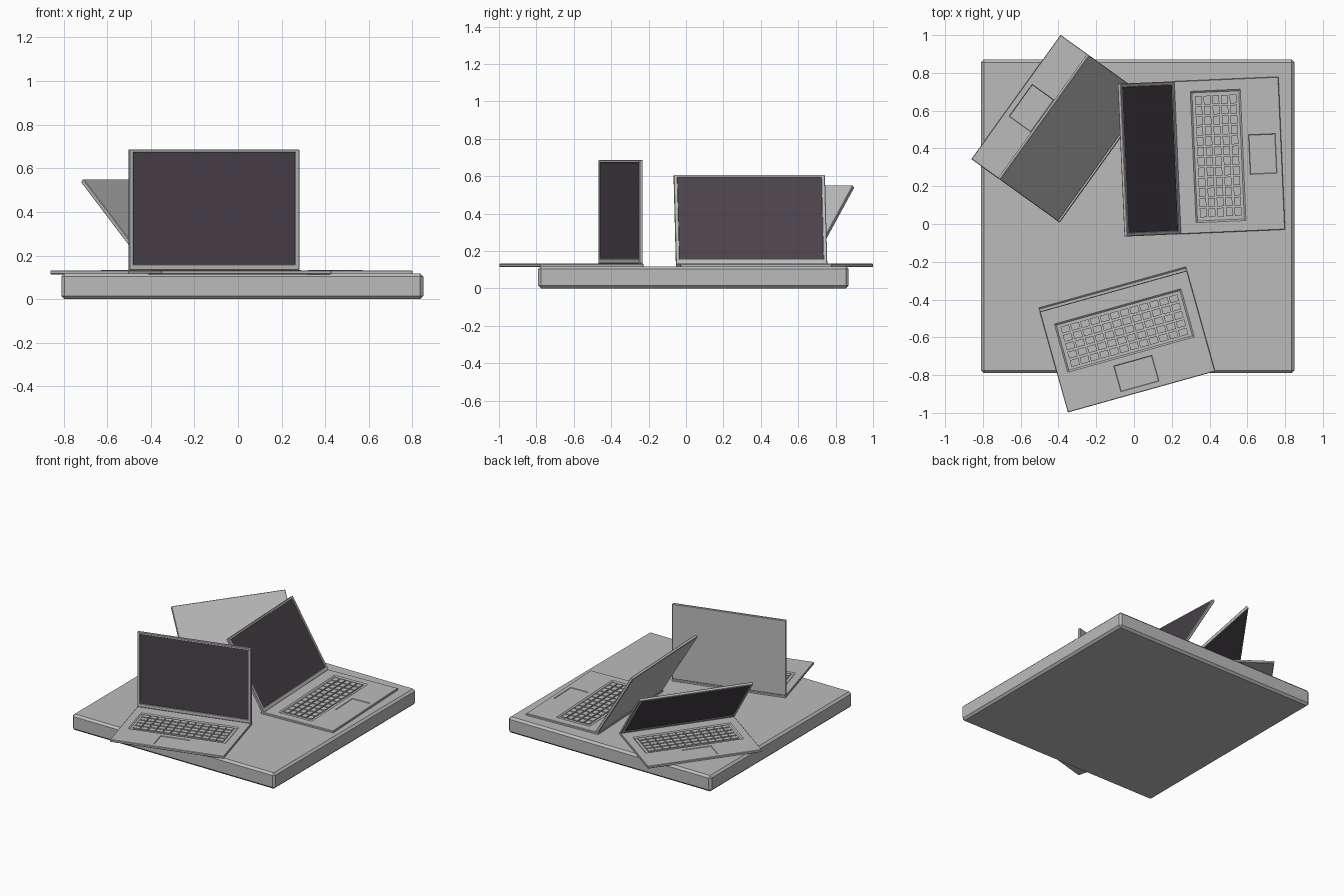
import bpy, bmesh
from math import radians
from mathutils import Matrix, Vector

if "Cube" in bpy.data.objects:
    bpy.data.objects.remove(bpy.data.objects["Cube"])


def material(name, rgb):
    m = bpy.data.materials.new(name)
    m.diffuse_color = (*rgb, 1)
    m.use_nodes = True
    m.node_tree.nodes["Principled BSDF"].inputs["Base Color"].default_value = m.diffuse_color
    return m


GREY = material("body grey", (0.5, 0.5, 0.5))
DARK = material("screen dark", (0.068, 0.055, 0.068))


def add_box(bm, lo, hi, bevel=0):
    lo, hi = Vector(lo), Vector(hi)
    mat = Matrix.Translation((lo + hi) / 2) @ Matrix.Diagonal((*(hi - lo), 1))
    verts = bmesh.ops.create_cube(bm, size=1, matrix=mat)["verts"]
    if bevel:
        edges = list({e for v in verts for e in v.link_edges})
        bmesh.ops.bevel(bm, geom=edges, offset=bevel, segments=1, affect='EDGES')


def sink(bm, x0, x1, y0, y1, top, wall, depth, mat_index=0):
    """Cut a rectangle into the top face and press it down."""
    for axis, values in ((0, (x0, x1)), (1, (y0, y1))):
        for v in values:
            co, no = Vector(), Vector()
            co[axis], no[axis] = v, 1
            geom = bm.verts[:] + bm.edges[:] + bm.faces[:]
            bmesh.ops.bisect_plane(bm, geom=geom, dist=1e-6, plane_co=co, plane_no=no)
    bm.normal_update()
    faces = []
    for f in bm.faces:
        c = f.calc_center_median()
        if f.normal.z > 0.99 and abs(c.z - top) < 1e-4 and x0 < c.x < x1 and y0 < c.y < y1:
            faces.append(f)
    bmesh.ops.inset_region(bm, faces=faces, thickness=wall, depth=-depth)
    for f in faces:
        f.material_index = mat_index


def finish(bm, name, matrix=Matrix()):
    bm.transform(matrix)
    me = bpy.data.meshes.new(name)
    bm.to_mesh(me)
    bm.free()
    me.materials.append(GREY)
    me.materials.append(DARK)
    ob = bpy.data.objects.new(name, me)
    bpy.context.collection.objects.link(ob)
    return ob


W, D, L = 0.405, 0.575, 0.555      # half width, base depth, lid length
Z0, Z1 = 0.114, 0.132              # base underside and top


def laptop(name, x, y, turn, lean):
    place = Matrix.Translation((x, y, 0)) @ Matrix.Rotation(radians(turn), 4, 'Z')

    # base with keyboard well and touchpad
    bm = bmesh.new()
    add_box(bm, (-W, -D, Z0), (W, 0, Z1), 0.003)
    sink(bm, -0.348, 0.348, -0.37, -0.105, Z1, 0.012, 0.007)
    sink(bm, -0.105, 0.105, -0.545, -0.403, Z1, 0.004, 0.004)
    finish(bm, name + "_base", place)

    # keys
    bm = bmesh.new()
    cols, rows = 12, 5
    dx, dy = 0.65 / cols, 0.23 / rows
    for i in range(cols):
        for j in range(rows):
            kx, ky = -0.325 + i * dx, -0.353 + j * dy
            add_box(bm, (kx + 0.004, ky + 0.005, Z1 - 0.008),
                    (kx + dx - 0.004, ky + dy - 0.005, Z1 + 0.001))
    finish(bm, name + "_keys", place)

    # lid, modelled lying flat with the screen up, then opened on the hinge
    bm = bmesh.new()
    add_box(bm, (-W, 0, -0.02), (W, L, 0), 0.003)
    sink(bm, -W + 0.018, W - 0.018, 0.025, L - 0.013, 0, 0.003, 0.003, 1)
    hinge = Matrix.Translation((0, -0.025, Z1)) @ Matrix.Rotation(radians(90 - lean), 4, 'X')
    finish(bm, name + "_lid", place @ hinge)


# table slab
bm = bmesh.new()
add_box(bm, (-0.81, -0.79, 0), (0.85, 0.87, 0.118), 0.015)
finish(bm, "table_slab")

# three laptops opened to different angles
laptop("front_laptop", -0.115, -0.335, 15.6, 0)
laptop("right_laptop", 0.208, 0.35, 92.5, 31)
laptop("back_laptop", -0.158, 0.337, 234.3, -43)
